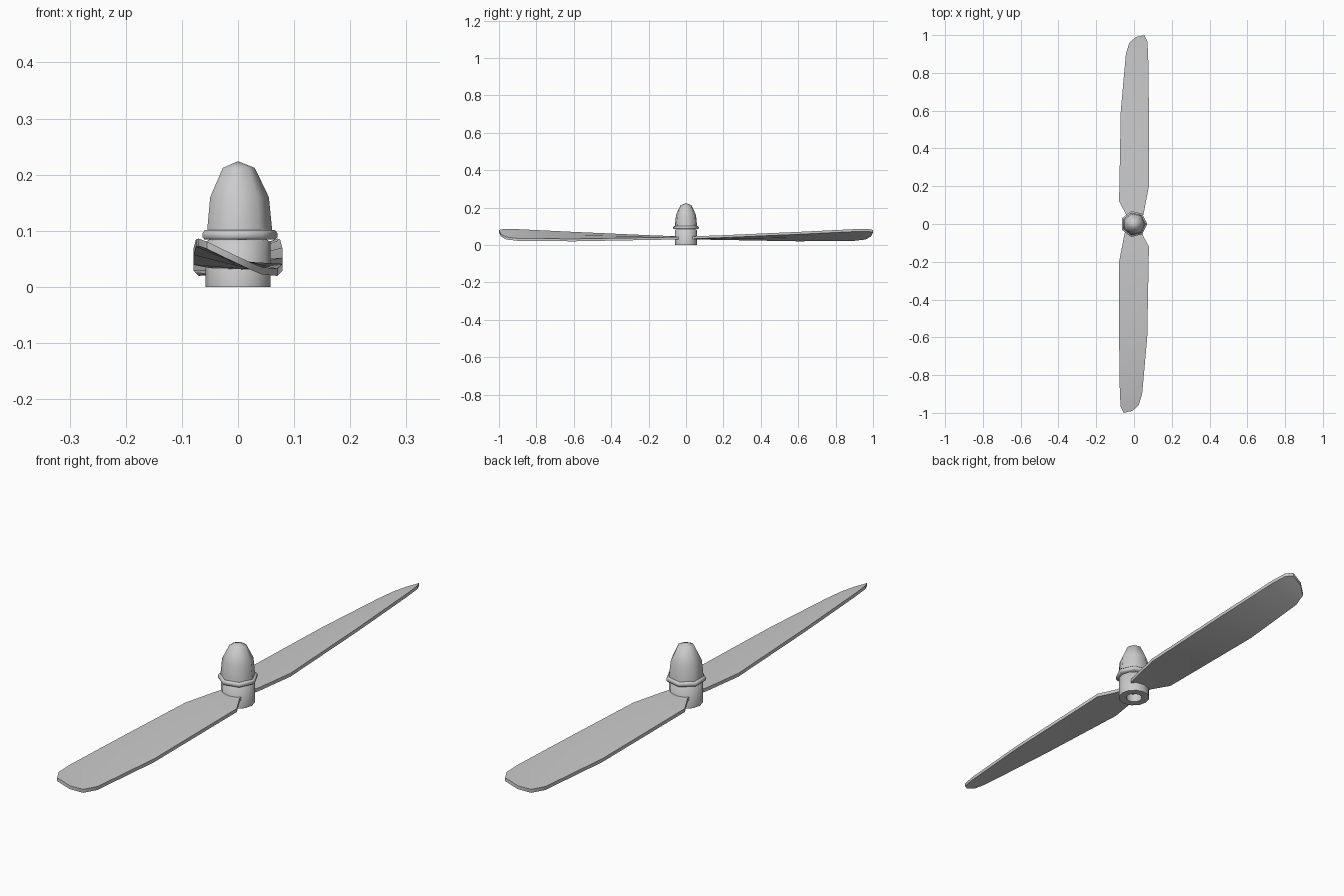
import bpy, bmesh, math

cube = bpy.data.objects.get("Cube")
if cube:
    bpy.data.objects.remove(cube, do_unlink=True)

grey = bpy.data.materials.new("light grey")
grey.use_nodes = True
grey.diffuse_color = (0.6, 0.6, 0.6, 1)
grey.node_tree.nodes["Principled BSDF"].inputs["Base Color"].default_value = (0.6, 0.6, 0.6, 1)


def finish(name, bm, angle):
    bmesh.ops.remove_doubles(bm, verts=bm.verts, dist=1e-5)
    bmesh.ops.recalc_face_normals(bm, faces=bm.faces)
    mesh = bpy.data.meshes.new(name)
    bm.to_mesh(mesh)
    bm.free()
    mesh.materials.append(grey)
    obj = bpy.data.objects.new(name, mesh)
    bpy.context.collection.objects.link(obj)
    bpy.ops.object.select_all(action='DESELECT')
    obj.select_set(True)
    bpy.context.view_layer.objects.active = obj
    bpy.ops.object.shade_smooth_by_angle(angle=math.radians(angle))
    return obj


def lathe(name, profile, sides, angle=60):
    """Spin a (radius, height) profile around z."""
    bm = bmesh.new()
    rings = []
    for r, z in profile:
        rings.append([bm.verts.new((r * math.cos(math.tau * i / sides),
                                    r * math.sin(math.tau * i / sides), z))
                      for i in range(sides)] if r else [bm.verts.new((0, 0, z))] * sides)
    for a, b in zip(rings, rings[1:]):
        for i in range(sides):
            j = (i + 1) % sides
            bm.faces.new(list(dict.fromkeys((a[i], a[j], b[j], b[i]))))
    return finish(name, bm, angle)


def blade_height(x, y):
    """Top surface of the blade, twisting more towards the tip."""
    t = abs(y)
    return 0.044 + 0.01 * t - (0.03 + 0.45 * t ** 1.4) * x


def blade(name, side):
    # matching points on the raised and lowered edges, root to tip
    raised = [(-.03, 0), (-.05, -.05), (-.079, -.2), (-.079, -.6),
              (-.075, -.9), (-.07, -.97), (-.055, -1)]
    lowered = [(.03, 0), (.042, -.05), (.079, -.12), (.07, -.6),
               (.043, -.9), (.025, -.96), (-.01, -.99)]
    thick = 0.013
    bm = bmesh.new()
    loops = []
    for (xa, ya), (xb, yb) in zip(raised, lowered):
        row = [(xa, ya), ((xa + xb) / 2, (ya + yb) / 2), (xb, yb)]
        top = [(x, y, blade_height(x, y)) for x, y in row]
        low = [(x, y, z - thick) for x, y, z in reversed(top)]
        loops.append([bm.verts.new((side * x, side * y, z)) for x, y, z in top + low])
    for a, b in zip(loops, loops[1:]):
        for i in range(6):
            j = (i + 1) % 6
            bm.faces.new((a[i], a[j], b[j], b[i]))
    bm.faces.new(loops[0])
    bm.faces.new(loops[-1])
    return finish(name, bm, 40)


# Hub with a bore in the underside
lathe("hub", [(0, .05), (.03, .05), (.03, 0), (.058, 0), (.058, .08), (.05, .085), (0, .085)], 12)

# Flange washer under the spinner
lathe("flange", [(0, .084), (.066, .084), (.07, .088), (.07, .096), (.066, .101), (0, .101)], 7)

# Rounded spinner nose
lathe("spinner", [(0, .1), (.061, .1), (.055, .16), (.03, .212), (0, .224)], 7)

# Two opposed blades
blade("front_blade", 1)
blade("back_blade", -1)
